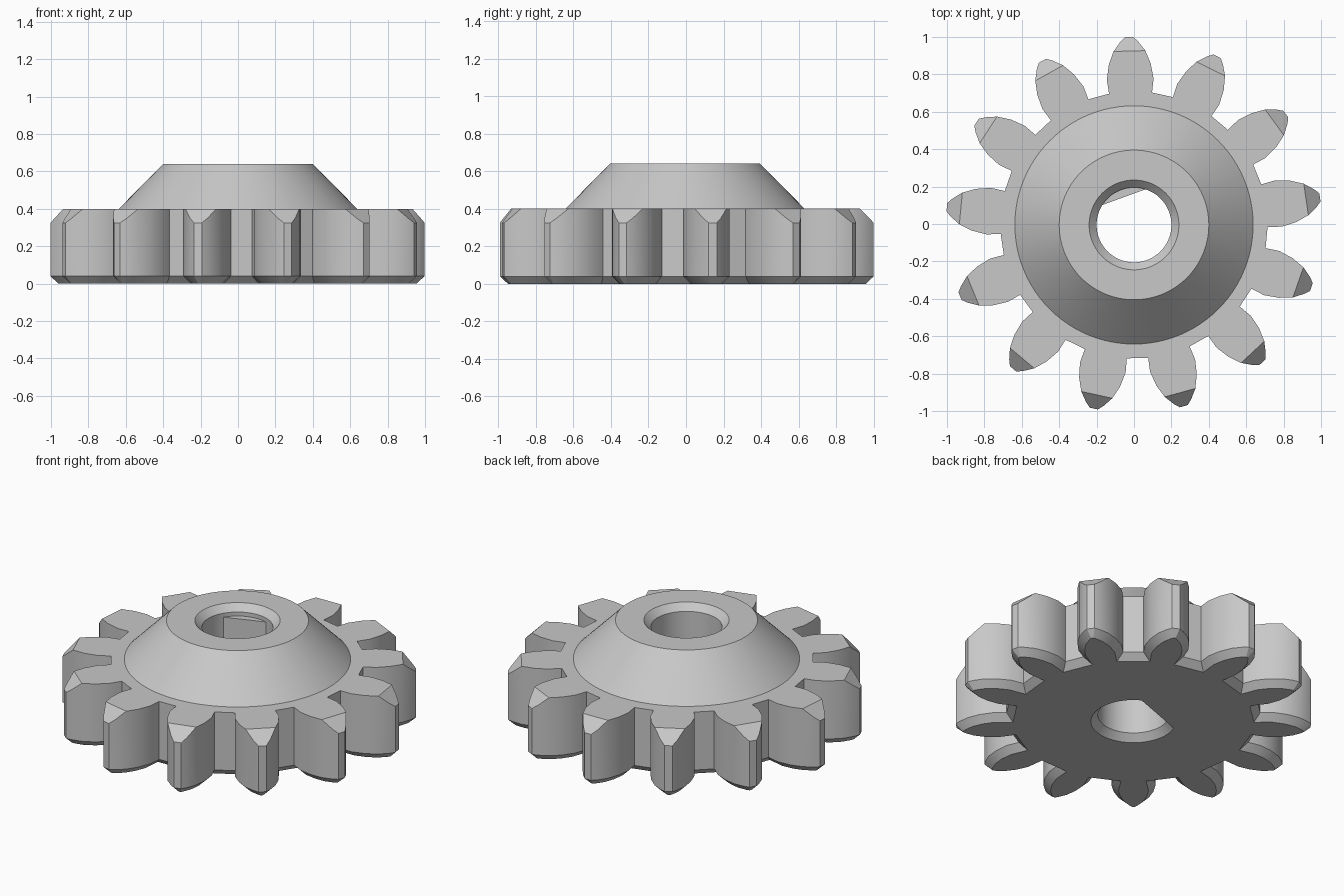
import bpy, bmesh
from math import cos, sin, radians, tau
from mathutils import Vector, Matrix

cube = bpy.data.objects.get("Cube")
if cube:
    bpy.data.objects.remove(cube)

TEETH = 13
FIRST_TOOTH = radians(91.5)
THICK = 0.4
BEVEL = 0.04
CHAMFER_START = 0.93
CENTRE = Vector((0, -0.005, 0))

grey = bpy.data.materials.new("plain_grey")
grey.use_nodes = True
colour = (0.58, 0.58, 0.58, 1)
grey.diffuse_color = colour
grey.node_tree.nodes["Principled BSDF"].inputs["Base Color"].default_value = colour


def finish(bm, name):
    bmesh.ops.recalc_face_normals(bm, faces=bm.faces[:])
    bmesh.ops.translate(bm, verts=bm.verts[:], vec=CENTRE)
    mesh = bpy.data.meshes.new(name)
    bm.to_mesh(mesh)
    bm.free()
    mesh.materials.append(grey)
    obj = bpy.data.objects.new(name, mesh)
    bpy.context.collection.objects.link(obj)
    return obj


def lathe(name, profile, segments=96):
    """Closed solid turned around the z axis from (radius, height) pairs."""
    bm = bmesh.new()
    rings = [[bm.verts.new((r * cos(tau * i / segments), r * sin(tau * i / segments), z))
              for i in range(segments)] for r, z in profile]
    for low, high in zip(rings, rings[1:]):
        for i in range(segments):
            j = (i + 1) % segments
            bm.faces.new((low[i], low[j], high[j], high[i]))
    bm.faces.new(rings[0])
    bm.faces.new(rings[-1])
    return finish(bm, name)


def combine(target, tool, operation):
    """Apply a boolean and discard the tool."""
    tool.hide_render = True
    mod = target.modifiers.new(operation.title(), 'BOOLEAN')
    mod.operation = operation
    mod.solver = 'EXACT'
    mod.object = tool
    bpy.ops.object.select_all(action='DESELECT')
    target.select_set(True)
    bpy.context.view_layer.objects.active = target
    bpy.ops.object.modifier_apply(modifier=mod.name)
    bpy.data.objects.remove(tool)


def inset(points, distance):
    """Mitred inward offset of a counter-clockwise outline."""
    result = []
    for i, p in enumerate(points):
        a = (p - points[i - 1]).normalized()
        b = (points[(i + 1) % len(points)] - p).normalized()
        na, nb = Vector((-a.y, a.x)), Vector((-b.y, b.x))
        result.append(p + (na + nb) * distance / (1 + na.dot(nb)))
    return result


def toothed_wheel():
    # Half tooth from root to tip: distance along the tooth, half width
    flank = [(0.705, 0.115), (0.78, 0.125), (0.86, 0.112), (CHAMFER_START, 0.085),
             (0.98, 0.048), (1.005, 0.022)]
    tooth = [(u, -w) for u, w in flank] + [(u, w) for u, w in reversed(flank)]
    outline, heights = [], []
    for k in range(TEETH):
        angle = FIRST_TOOTH + tau * k / TEETH
        along = Vector((cos(angle), sin(angle)))
        across = Vector((-sin(angle), cos(angle)))
        for u, w in tooth:
            outline.append(along * u + across * w)
            heights.append(THICK - max(0, u - CHAMFER_START))

    bm = bmesh.new()
    base = [bm.verts.new((p.x, p.y, 0)) for p in inset(outline, BEVEL)]
    wall = [bm.verts.new((p.x, p.y, BEVEL)) for p in outline]
    top = [bm.verts.new((p.x, p.y, z)) for p, z in zip(outline, heights)]
    for low, high in ((base, wall), (wall, top)):
        for i in range(len(outline)):
            j = (i + 1) % len(outline)
            bm.faces.new((low[i], low[j], high[j], high[i]))
    bm.faces.new(base)
    # Flat top, with one sloping facet on every tooth tip
    bm.faces.new([v for v in top if v.co.z > THICK - 1e-4])
    n, tip = len(tooth), len(flank)
    for k in range(TEETH):
        bm.faces.new(top[k * n + tip - 3:k * n + tip + 3])
    return finish(bm, "gear_wheel")


gear = toothed_wheel()

# Conical hub on top
hub = lathe("hub", [(0.637, 0.2), (0.637, THICK), (0.4, 0.64)])
combine(gear, hub, 'UNION')

# Chamfered bore with a flat on one side of its lower length
bore = lathe("bore_cutter", [(0.25, -0.01), (0.2, 0.04), (0.2, 0.6), (0.25, 0.65)])
bm = bmesh.new()
bmesh.ops.create_cube(bm, size=1)
bmesh.ops.translate(bm, verts=bm.verts[:], vec=(0.5 + 0.158, 0, 0.075))
bmesh.ops.rotate(bm, verts=bm.verts[:], cent=(0, 0, 0),
                 matrix=Matrix.Rotation(radians(110), 3, 'Z'))
combine(bore, finish(bm, "shaft_flat"), 'DIFFERENCE')
combine(gear, bore, 'DIFFERENCE')

bpy.ops.object.select_all(action='DESELECT')
gear.select_set(True)
bpy.context.view_layer.objects.active = gear
bpy.ops.object.shade_smooth_by_angle(angle=radians(30))
